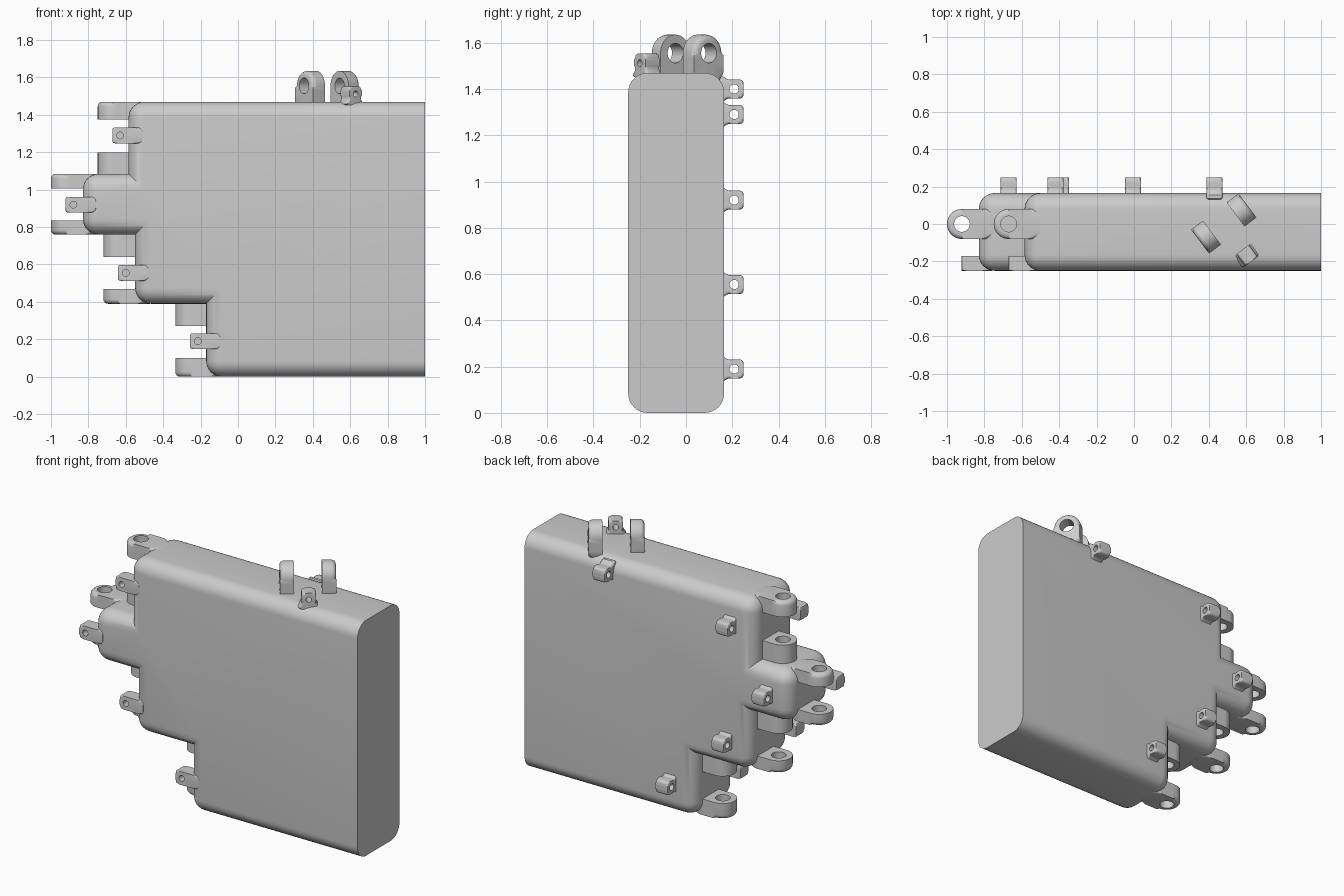
import bpy, bmesh, math
from mathutils import Vector, Matrix

cube = bpy.data.objects.get("Cube")
if cube:
    bpy.data.objects.remove(cube, do_unlink=True)

grey = bpy.data.materials.new("plain grey")
grey.use_nodes = True
colour = (0.6, 0.6, 0.6, 1)
grey.diffuse_color = colour
grey.node_tree.nodes["Principled BSDF"].inputs["Base Color"].default_value = colour


def finish(bm, name):
    bmesh.ops.recalc_face_normals(bm, faces=bm.faces)
    mesh = bpy.data.meshes.new(name)
    bm.to_mesh(mesh)
    bm.free()
    mesh.materials.append(grey)
    obj = bpy.data.objects.new(name, mesh)
    bpy.context.collection.objects.link(obj)
    bpy.ops.object.select_all(action='DESELECT')
    obj.select_set(True)
    bpy.context.view_layer.objects.active = obj
    bpy.ops.object.shade_smooth_by_angle(angle=math.radians(35))
    return obj


def eye(name, centre, out, axis, half, tail, thick, hole, power=2,
        bevel=0.0, both=False, flare=0.0, blind=False, n=48):
    """Plate with a hole: rounded end towards 'out', straight tail behind it."""
    u, w = Vector(out).normalized(), Vector(axis).normalized()
    v = w.cross(u)
    frame = Matrix((u, v, w)).transposed().to_4x4()
    frame.translation = centre
    bm = bmesh.new()
    rings = {}
    for key in ("inner", "outer"):
        for end in (-1, 1):
            ring = []
            for i in range(n):
                a = math.tau * i / n
                c, s = math.cos(a), math.sin(a)
                if key == "inner":
                    r = hole
                elif c >= 0:
                    r = half * (c ** power + abs(s) ** power) ** (-1 / power)
                else:
                    r = min(tail / abs(c), half / max(abs(s), 1e-6))
                x, y = r * c, r * s
                if key == "outer" and flare:
                    y *= 1 + flare * min(max((-x - 0.02) / 0.03, 0), 1) ** 2
                z = end * thick / 2
                if blind and key == "inner" and end < 0:
                    z *= 0.4
                ring.append(bm.verts.new((x, y, z)))
            rings[key, end] = ring

    def bridge(p, q):
        for i in range(n):
            j = (i + 1) % n
            bm.faces.new((p[i], p[j], q[j], q[i]))

    bridge(rings["outer", -1], rings["outer", 1])
    bridge(rings["inner", -1], rings["inner", 1])
    bridge(rings["outer", 1], rings["inner", 1])
    if blind:
        bm.faces.new(rings["outer", -1])
        bm.faces.new(rings["inner", -1])
    else:
        bridge(rings["outer", -1], rings["inner", -1])
    if bevel:
        edges = []
        for end in ((-1, 1) if both else (1,)):
            ring = set(rings["outer", end])
            edges += [e for e in bm.edges if set(e.verts) <= ring]
        bmesh.ops.bevel(bm, geom=edges, offset=bevel, segments=4, profile=0.5,
                        affect='EDGES', clamp_overlap=False)
    bm.transform(frame)
    return finish(bm, name)


# Stepped slab: rounded everywhere except the flat cut end and inner corners
outline = [(1, 0), (1, 1.47), (-0.585, 1.47), (-0.585, 1.085), (-0.83, 1.085),
           (-0.83, 0.76), (-0.55, 0.76), (-0.55, 0.39), (-0.17, 0.39), (-0.17, 0)]
inner_corners = [(-0.585, 1.085), (-0.55, 0.76), (-0.17, 0.39)]
bm = bmesh.new()
front = bm.faces.new([bm.verts.new((x, -0.25, z)) for x, z in outline])
back = bmesh.ops.extrude_face_region(bm, geom=[front])["geom"]
bmesh.ops.translate(bm, vec=(0, 0.415, 0),
                    verts=[g for g in back if isinstance(g, bmesh.types.BMVert)])
if not front.is_valid or len([f for f in bm.faces if len(f.verts) == len(outline)]) < 2:
    bm.faces.new([v for v in bm.verts if v.co.y < -0.2])
bmesh.ops.recalc_face_normals(bm, faces=bm.faces)


def rounded(edge):
    a, b = (v.co for v in edge.verts)
    if a.x > 0.99 and b.x > 0.99:
        return False
    if abs(a.y - b.y) > 0.1:
        return not any(math.hypot(a.x - x, a.z - z) < 0.001 for x, z in inner_corners)
    return True


bmesh.ops.bevel(bm, geom=[e for e in bm.edges if rounded(e)], offset=0.085,
                segments=8, profile=0.5, affect='EDGES', clamp_overlap=False)
finish(bm, "body")

# Each step: hinge centre x, bottom and top of its two lugs, outer side rounded or not
lugs = [("upper_step", -0.67, 1.375, 1.47, 1), ("upper_step_inner", -0.67, 1.08, 1.2, 0),
        ("finger_top", -0.92, 1.005, 1.085, 1), ("finger_bottom", -0.92, 0.76, 0.835, -1),
        ("middle_step_inner", -0.64, 0.64, 0.765, 0), ("middle_step", -0.64, 0.39, 0.47, -1),
        ("lower_step_inner", -0.255, 0.27, 0.395, 0), ("lower_step", -0.255, 0, 0.1, -1)]
for name, x, low, high, side in lugs:
    eye(name + "_hinge_lug", (x, 0, (low + high) / 2), (-1, 0, 0), (0, 0, side or 1),
        0.08, 0.17, high - low, 0.042, bevel=0.025 if side else 0)

# Small latch tabs on the front edge, each paired with one on the back
for name, x, z in [("upper", -0.67, 1.29), ("finger", -0.92, 0.92),
                   ("middle", -0.64, 0.555), ("lower", -0.255, 0.19)]:
    eye(name + "_front_tab", (x + 0.04, -0.21, z), (-1, 0, 0), (0, -1, 0),
        0.042, 0.12, 0.08, 0.018, power=8, bevel=0.008, both=True, blind=True)
    eye(name + "_back_tab", (x + 0.25, 0.208, z), (0, 1, 0), (1, 0, 0),
        0.041, 0.06, 0.085, 0.02, power=6, bevel=0.012, both=True, flare=0.45)
eye("hinge_back_tab", (0.43, 0.208, 1.4), (0, 1, 0), (1, 0, 0),
    0.041, 0.08, 0.085, 0.02, power=6, bevel=0.012, both=True, flare=0.45)

# Angled hinge and tab on the top
turn = Vector((0.8, 0.6, 0))
for name, x, y, side in [("top_right_eye", 0.385, -0.07, -1), ("top_left_eye", 0.575, 0.075, 1)]:
    eye(name, (x, y, 1.555), (0, 0, 1), turn * side,
        0.08, 0.12, 0.08, 0.042, bevel=0.025)
eye("top_tab", (0.605, -0.168, 1.512), (0, 0, 1), (0.6, -0.8, 0),
    0.041, 0.06, 0.08, 0.016, power=6, bevel=0.012, both=True, flare=0.45)
